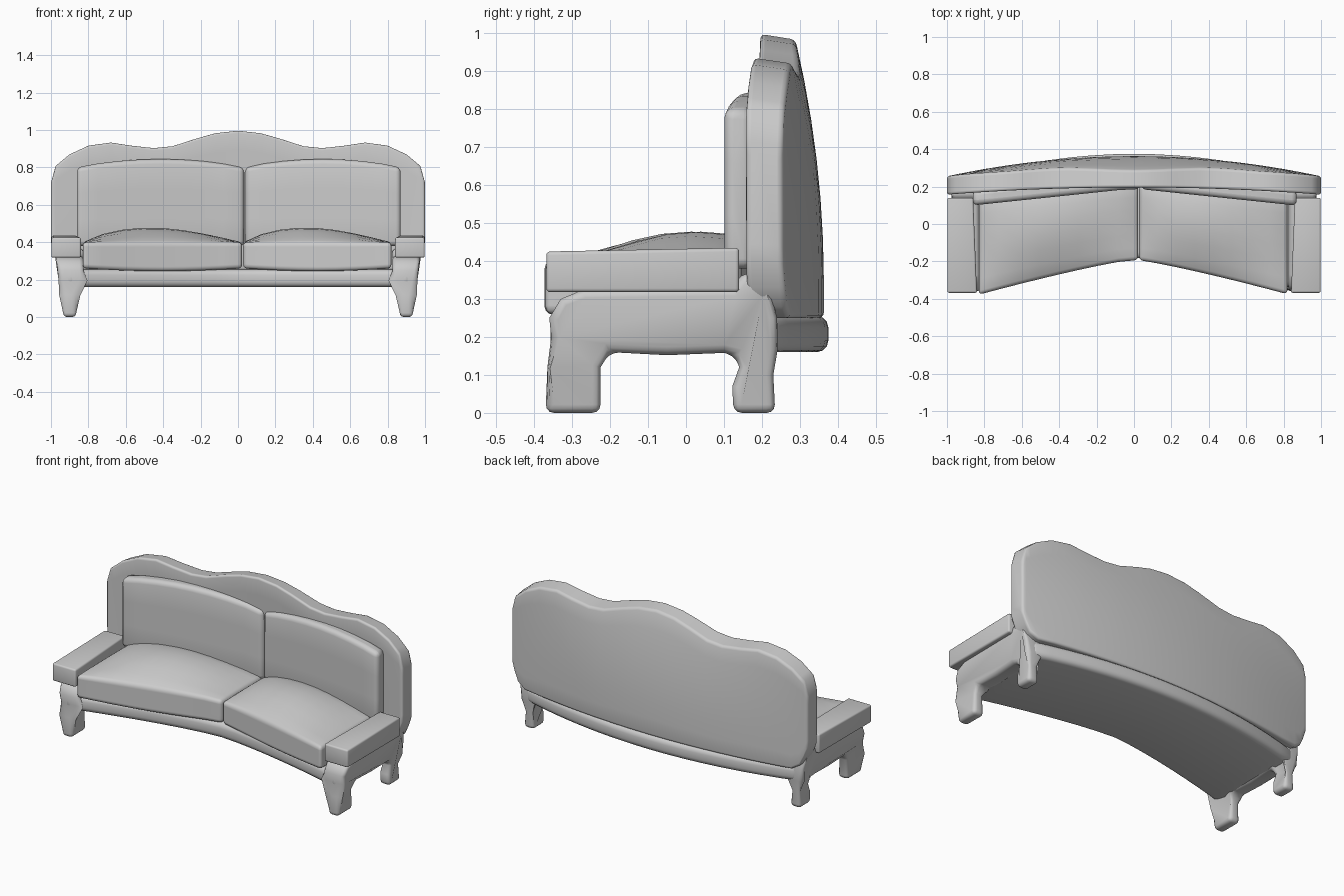
import bpy, bmesh, math
from math import sin, pi

if "Cube" in bpy.data.objects:
    bpy.data.objects.remove(bpy.data.objects["Cube"])

grey = bpy.data.materials.new("plain_grey")
grey.use_nodes = True
grey.diffuse_color = (0.6, 0.6, 0.6, 1)
grey.node_tree.nodes["Principled BSDF"].inputs["Base Color"].default_value = (0.6, 0.6, 0.6, 1)


def lerp(a, b, t):
    return a + (b - a) * t


def curve(points, x):
    """Piecewise-linear lookup through a few points."""
    if x <= points[0][0]:
        return points[0][1]
    for (x0, y0), (x1, y1) in zip(points, points[1:]):
        if x <= x1:
            return lerp(y0, y1, (x - x0) / (x1 - x0))
    return points[-1][1]


def finish(name, bm, bevel, segments=3):
    bmesh.ops.recalc_face_normals(bm, faces=bm.faces)
    mesh = bpy.data.meshes.new(name)
    bm.to_mesh(mesh)
    bm.free()
    mesh.materials.append(grey)
    obj = bpy.data.objects.new(name, mesh)
    bpy.context.collection.objects.link(obj)
    mod = obj.modifiers.new("rounded_edges", "BEVEL")
    mod.width, mod.segments = bevel, segments
    mod.limit_method, mod.angle_limit = "ANGLE", math.radians(40)
    bpy.ops.object.select_all(action="DESELECT")
    obj.select_set(True)
    bpy.context.view_layer.objects.active = obj
    bpy.ops.object.modifier_apply(modifier=mod.name)
    bpy.ops.object.shade_smooth_by_angle(angle=math.radians(40))
    return obj


def block(name, warp, us, m, bevel):
    """Loft square rings along u, each point placed by warp(u, v, w)."""
    side = [i / m for i in range(m)]
    ring = ([(s, 0) for s in side] + [(1, s) for s in side]
            + [(1 - s, 1) for s in side] + [(0, 1 - s) for s in side])
    bm = bmesh.new()
    rows = [[bm.verts.new(warp(u, v, w)) for v, w in ring] for u in us]
    for a, b in zip(rows, rows[1:]):
        for i in range(len(ring)):
            j = (i + 1) % len(ring)
            bm.faces.new((a[i], a[j], b[j], b[i]))
    bm.faces.new(rows[0])
    bm.faces.new(rows[-1])
    return finish(name, bm, bevel)


def steps(n):
    return [i / n for i in range(n + 1)]


# Curved seat base
def base_warp(u, v, w):
    x = lerp(-0.92, 0.92, u)
    front = -0.18 - 0.165 * (abs(x) / 0.85) ** 1.4
    back = 0.375 - 0.14 * (x / 0.93) ** 2
    return x, lerp(front, back, v), lerp(0.16, 0.255, w)


block("seat_base", base_warp, steps(16), 2, 0.03)

# Wavy back panel, bowed to the rear
crest = [(0, 0.998), (0.12, 0.985), (0.22, 0.957), (0.35, 0.915), (0.45, 0.905), (0.57, 0.918),
         (0.68, 0.935), (0.8, 0.918), (0.9, 0.872), (0.975, 0.81), (1, 0.72)]
foot = [(0, 0.25), (0.9, 0.25), (0.95, 0.28), (0.975, 0.33), (1, 0.4)]


def back_warp(x, v, w):
    a = abs(x)
    z = lerp(curve(foot, a), curve(crest, a), w)
    bow = 1 - x * x
    front = 0.157 + bow * (0.038 + 0.04 * (1 - w))
    back = 0.255 + bow * (0.033 + 0.075 * (1 - max(0, (z - 0.35) / 0.65) ** 2))
    return x, lerp(front, back, v), z - 0.015 * v * w


xs = [p[0] for p in crest] + [0.95]
block("back_panel", back_warp, sorted({s * x for x in xs for s in (-1, 1)}), 7, 0.016)


# Seat cushions with a soft crown
def seat_cushion(name, x0, x1):
    def warp(u, v, w):
        x = lerp(x0, x1, u)
        front = -0.19 - 0.185 * (abs(x) / 0.82) ** 1.18
        top = 0.4 + 0.078 * sin(pi * u ** 0.8) * sin(pi * 0.75 * v)
        bottom = 0.26 - 0.015 * sin(pi * u)
        return x, lerp(front, 0.21 - 0.08 * abs(x), v), lerp(bottom, top, w)
    block(name, warp, steps(8), 6, 0.02)


seat_cushion("right_seat_cushion", -0.83, 0.022)
seat_cushion("left_seat_cushion", 0.028, 0.82)


# Back cushions with a gently arched top
def back_cushion(name, x0, x1):
    def warp(u, v, w):
        x = lerp(x0, x1, u)
        top = 0.8 + 0.045 * sin(pi * u) ** 0.8 if 0 < u < 1 else 0.8
        y = lerp(0.19, 0.27, v) - 0.105 * abs(x)
        return x, y, lerp(0.38, top, w)
    block(name, warp, steps(8), 3, 0.028)


back_cushion("right_back_cushion", -0.862, 0.033)
back_cushion("left_back_cushion", 0.037, 0.87)

# Side frames: two legs and the arm support in one profile
profile = [(-0.37, 0), (-0.225, 0), (-0.225, 0.12), (-0.2, 0.16), (-0.05, 0.152), (0.1, 0.158),
           (0.13, 0.15), (0.14, 0.12), (0.122, 0.07), (0.125, 0), (0.235, 0), (0.23, 0.1),
           (0.242, 0.17), (0.24, 0.25), (0.222, 0.32), (0.2, 0.36), (0.15, 0.37), (0.12, 0.33),
           (-0.27, 0.325), (-0.33, 0.3), (-0.36, 0.25), (-0.355, 0.2), (-0.365, 0.12)]
outer = [(0, 0.935), (0.14, 0.935), (0.2, 0.955), (0.3, 0.975)]
inner = [(0, 0.865), (0.12, 0.865), (0.2, 0.825)]

for side, s in (("right", -1), ("left", 1)):
    bm = bmesh.new()
    a = [bm.verts.new((s * curve(outer, z), y, z)) for y, z in profile]
    b = [bm.verts.new((s * curve(inner, z), y, z)) for y, z in profile]
    for i in range(len(a)):
        j = (i + 1) % len(a)
        bm.faces.new((a[i], a[j], b[j], b[i]))
    bm.faces.new(a)
    bm.faces.new(b)
    finish(side + "_side_frame", bm, 0.022)

    # Armrest pad
    def arm_warp(u, v, w, s=s):
        x = lerp(lerp(0.84, 0.86, v), 0.998, u)
        return s * x, lerp(-0.368, 0.14, v), lerp(0.318, 0.425 + 0.01 * v, w)
    block(side + "_armrest", arm_warp, steps(1), 1, 0.01)
